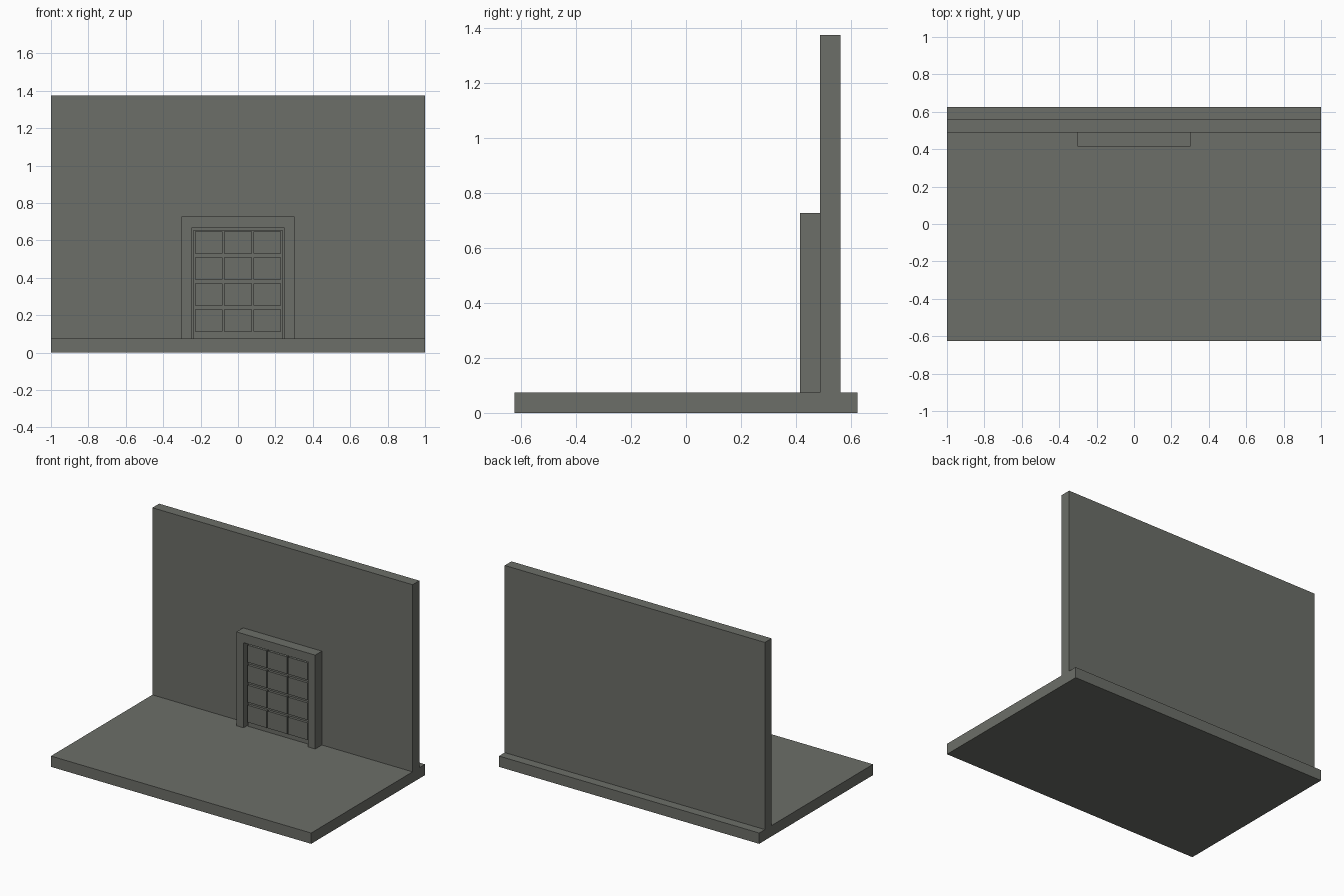
import bpy, bmesh

if "Cube" in bpy.data.objects:
    bpy.data.objects.remove(bpy.data.objects["Cube"])

# single flat colour
grey = bpy.data.materials.new("warm_grey")
grey.diffuse_color = (0.15, 0.157, 0.138, 1)
grey.use_nodes = True
grey.node_tree.nodes["Principled BSDF"].inputs["Base Color"].default_value = grey.diffuse_color


def finish(name, bm):
    bmesh.ops.recalc_face_normals(bm, faces=bm.faces)
    me = bpy.data.meshes.new(name)
    bm.to_mesh(me)
    bm.free()
    me.materials.append(grey)
    ob = bpy.data.objects.new(name, me)
    bpy.context.collection.objects.link(ob)
    return ob


def box(name, x0, x1, y0, y1, z0, z1):
    bm = bmesh.new()
    bmesh.ops.create_cube(bm, size=1)
    for v in bm.verts:
        v.co = (x1 if v.co.x > 0 else x0,
                y1 if v.co.y > 0 else y0,
                z1 if v.co.z > 0 else z0)
    return finish(name, bm)


FLOOR = 0.075

# floor slab and back wall
box("floor_slab", -1, 1, -0.625, 0.625, 0, FLOOR)
box("back_wall", -1, 1, 0.488, 0.562, FLOOR, 1.375)

# door frame: U-shaped profile extruded in depth
profile = [(-0.303, FLOOR), (-0.303, 0.727), (0.303, 0.727), (0.303, FLOOR),
           (0.248, FLOOR), (0.248, 0.666), (-0.248, 0.666), (-0.248, FLOOR)]
bm = bmesh.new()
face = bm.faces.new([bm.verts.new((x, 0.415, z)) for x, z in profile])
ext = bmesh.ops.extrude_face_region(bm, geom=[face])
moved = [g for g in ext["geom"] if isinstance(g, bmesh.types.BMVert)]
bmesh.ops.translate(bm, vec=(0, 0.073, 0), verts=moved)
finish("door_frame", bm)

# door leaf, set back inside the frame
box("door_leaf", -0.24, 0.24, 0.45, 0.488, FLOOR, 0.652)

# raised door panels, three columns by four rows
for row in range(4):
    for col in range(3):
        cx = (col - 1) * 0.156
        z = 0.112 + row * 0.139
        box(f"door_panel_{row}_{col}", cx - 0.074, cx + 0.074,
            0.432, 0.45, z, z + 0.119)
